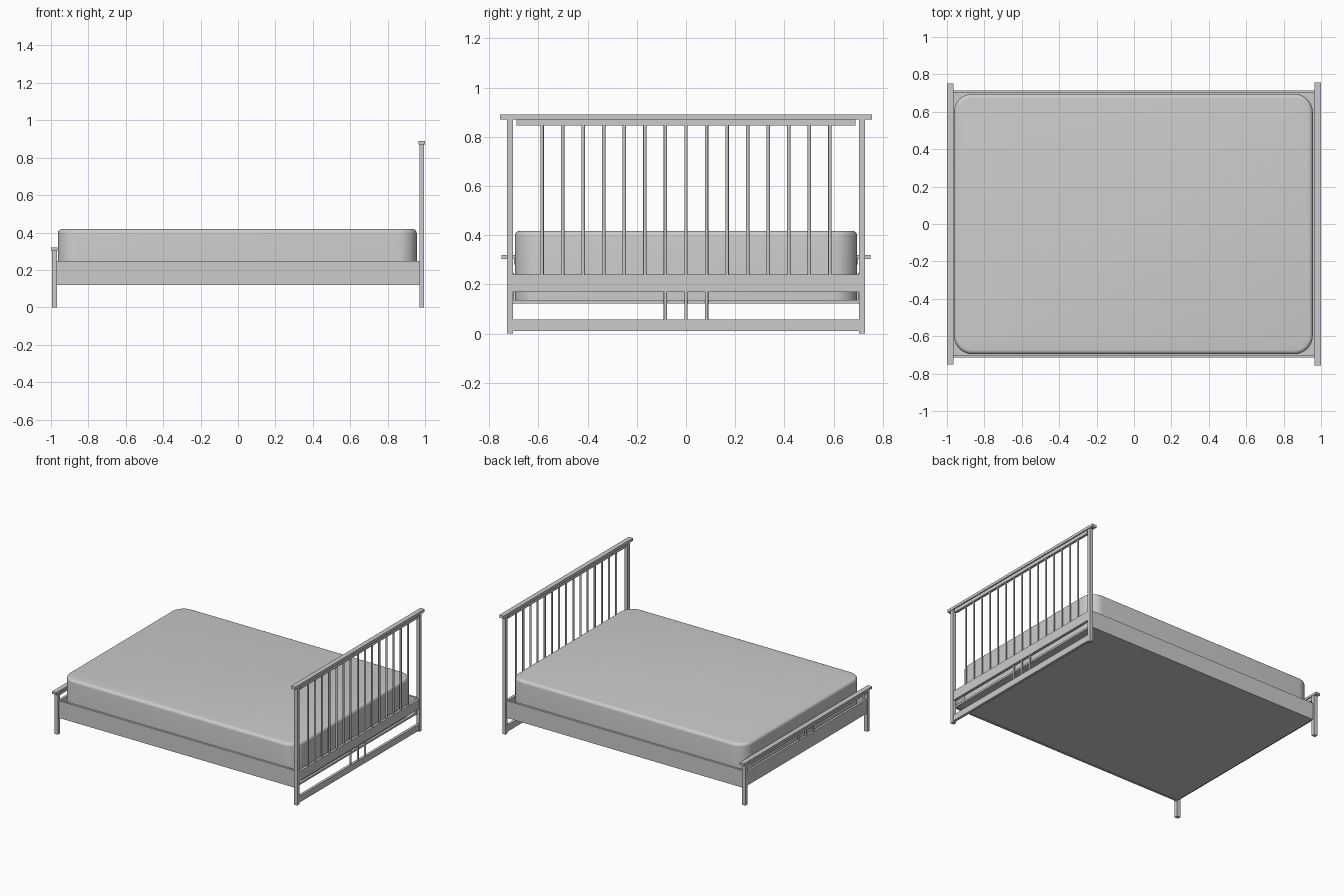
import bpy, bmesh
from mathutils import Vector

if "Cube" in bpy.data.objects:
    bpy.data.objects.remove(bpy.data.objects["Cube"])


def mesh_object(name, bm):
    bmesh.ops.recalc_face_normals(bm, faces=bm.faces)
    me = bpy.data.meshes.new(name)
    bm.to_mesh(me)
    bm.free()
    ob = bpy.data.objects.new(name, me)
    bpy.context.collection.objects.link(ob)
    return ob


def box(name, x0, x1, y0, y1, z0, z1, shift_top=0.0):
    """Box from its limits; shift_top leans the top along y."""
    bm = bmesh.new()
    bmesh.ops.create_cube(bm, size=1)
    for v in bm.verts:
        v.co = Vector((x1 if v.co.x > 0 else x0,
                       y1 if v.co.y > 0 else y0,
                       z1 if v.co.z > 0 else z0))
        if v.co.z == z1:
            v.co.y += shift_top
    return mesh_object(name, bm)


def spindle(name, x, y, z0, z1, r=0.007):
    bm = bmesh.new()
    bmesh.ops.create_cone(bm, cap_ends=True, segments=12, radius1=r, radius2=r, depth=z1 - z0)
    bmesh.ops.translate(bm, vec=(x, y, (z0 + z1) / 2), verts=bm.verts)
    ob = mesh_object(name, bm)
    smooth(ob)


def smooth(ob):
    bpy.ops.object.select_all(action='DESELECT')
    ob.select_set(True)
    bpy.context.view_layer.objects.active = ob
    bpy.ops.object.shade_smooth_by_angle(angle=0.6)


# Headboard: cap, rails, leaning posts and spindles
box("headboard_cap", 0.965, 1.0, -0.757, 0.757, 0.87, 0.89)
box("headboard_top_rail", 0.973, 0.992, -0.69, 0.69, 0.845, 0.87)
box("headboard_lower_rail", 0.973, 0.992, -0.705, 0.705, 0.17, 0.24)
box("headboard_stretcher", 0.973, 0.992, -0.712, 0.712, 0.01, 0.057)
for s, side in ((-1, "front"), (1, "back")):
    c = s * 0.715
    box("headboard_post_" + side, 0.97, 0.995, c - 0.0125, c + 0.0125, 0, 0.872, -s * 0.021)
for i in range(15):
    spindle("headboard_spindle", 0.982, (i - 7) * 0.0836, 0.235, 0.85)
for i in (-1, 0, 1):
    spindle("headboard_short_spindle", 0.982, i * 0.0836, 0.05, 0.175)

# Footboard: cap, rails, legs and short spindles
box("footboard_cap", -1.0, -0.965, -0.75, 0.75, 0.304, 0.32)
box("footboard_top_rail", -0.99, -0.973, -0.7, 0.7, 0.28, 0.305)
box("footboard_lower_rail", -0.99, -0.973, -0.705, 0.705, 0.135, 0.24)
for s, side in ((-1, "front"), (1, "back")):
    c = s * 0.715
    box("footboard_leg_" + side, -0.995, -0.967, c - 0.0125, c + 0.0125, 0, 0.306, -s * 0.008)
for i in (-1, 0, 1):
    spindle("footboard_spindle", -0.981, i * 0.0836, 0.235, 0.285)

# Side rails and base panel
for s, side in ((-1, "front"), (1, "back")):
    box("side_rail_" + side, -0.97, 0.973, min(s * 0.7, s * 0.715), max(s * 0.7, s * 0.715), 0.12, 0.247)
box("base_panel", -0.972, 0.972, -0.7, 0.7, 0.123, 0.137)

# Mattress: rounded corners, then softened top edge
mattress = box("mattress", -0.963, 0.956, -0.696, 0.696, 0.137, 0.418)
bm = bmesh.new()
bm.from_mesh(mattress.data)
upright = [e for e in bm.edges if abs(e.verts[0].co.z - e.verts[1].co.z) > 0.1]
bmesh.ops.bevel(bm, geom=upright, offset=0.1, segments=10, profile=0.5, affect='EDGES')
rim = [e for e in bm.edges if all(v.co.z > 0.417 for v in e.verts)]
bmesh.ops.bevel(bm, geom=rim, offset=0.022, segments=5, profile=0.5, affect='EDGES')
bm.to_mesh(mattress.data)
bm.free()
smooth(mattress)
